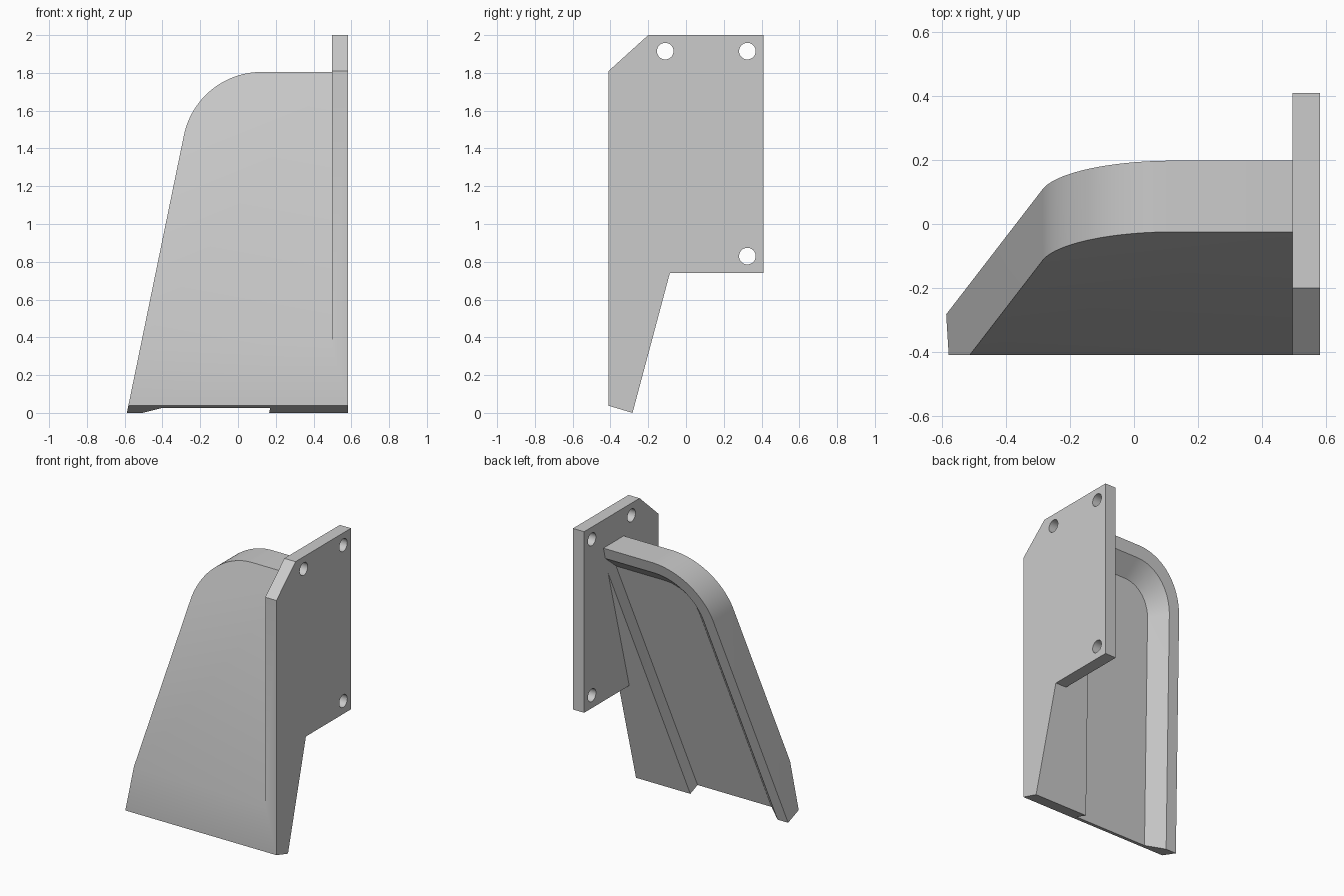
import bpy, bmesh, math
from mathutils import Vector

if "Cube" in bpy.data.objects:
    bpy.data.objects.remove(bpy.data.objects["Cube"], do_unlink=True)

LEAN = 0.2667          # backward lean of the shield
FRONT_Y = -0.41
PLATE_X, SIDE_X = 0.497, 0.583
TOP_Z, LOW_Z = 1.805, -0.1
SLANT = 0.2055         # inward slope of the free edge


def back_y(z):
    return -0.283 + LEAN * z


def outline(inset):
    """Free edge, rounded corner and top line of the shield, as (x, z)."""
    r = 0.42 - inset
    cx, cz = 0.125, TOP_Z - 0.42
    start = math.pi - math.atan(SLANT)
    arc = []
    for i in range(25):
        a = start + (math.pi / 2 - start) * i / 24
        arc.append((cx + r * math.cos(a), cz + r * math.sin(a)))
    x, z = arc[0]
    return [(x - SLANT * (z - LOW_Z), LOW_Z)] + arc


def loft(name, rings):
    """Closed solid through matching rings of points."""
    bm = bmesh.new()
    loops = [[bm.verts.new(p) for p in ring] for ring in rings]
    for a, b in zip(loops, loops[1:]):
        for i in range(len(a)):
            j = (i + 1) % len(a)
            bm.faces.new((a[i], a[j], b[j], b[i]))
    bm.faces.new(loops[0])
    bm.faces.new(loops[-1])
    bmesh.ops.recalc_face_normals(bm, faces=bm.faces[:])
    mesh = bpy.data.meshes.new(name)
    bm.to_mesh(mesh)
    bm.free()
    obj = bpy.data.objects.new(name, mesh)
    bpy.context.collection.objects.link(obj)
    return obj


def trim(obj, point, normal):
    """Cut away everything on the normal side of a plane and cap it."""
    bm = bmesh.new()
    bm.from_mesh(obj.data)
    geom = bm.verts[:] + bm.edges[:] + bm.faces[:]
    bmesh.ops.bisect_plane(bm, geom=geom, dist=1e-6, plane_co=Vector(point),
                           plane_no=Vector(normal).normalized(), clear_outer=True)
    bmesh.ops.holes_fill(bm, edges=[e for e in bm.edges if e.is_boundary], sides=0)
    bmesh.ops.recalc_face_normals(bm, faces=bm.faces[:])
    bm.to_mesh(obj.data)
    bm.free()


def combine(obj, other, operation):
    other.hide_render = True
    mod = obj.modifiers.new("combine", 'BOOLEAN')
    mod.operation, mod.solver, mod.object = operation, 'EXACT', other
    bpy.context.view_layer.objects.active = obj
    bpy.ops.object.modifier_apply(modifier=mod.name)
    bpy.data.objects.remove(other, do_unlink=True)


def trim_foot(obj):
    trim(obj, (0, back_y(0), 0), (0, -0.038, -0.127))


# Leaning shield with a short upright skirt
profile = outline(0) + [(PLATE_X, TOP_Z), (PLATE_X, LOW_Z)]
shield = loft("shield_bracket", [[(x, y, z) for x, z in profile] for y in (FRONT_Y, 0.5)])
trim(shield, (0, back_y(0), 0), (0, 1, -LEAN))
trim(shield, (0, back_y(0) - 0.223, 0), (0, -1, LEAN))
trim_foot(shield)

# Rear pocket, leaving a chamfered rim and a tapering rib by the plate
rings = []
for inset, depth in ((0.18, 0.095), (-0.02, -0.095)):
    ring = outline(inset)
    ring += [(0.165 + 0.206 * z, z) for z in (TOP_Z - inset, LOW_Z)]
    rings.append([(x, back_y(z) - depth, z) for x, z in ring])
combine(shield, loft("pocket_cutter", rings), 'DIFFERENCE')

# Mounting plate
side = [(FRONT_Y, LOW_Z), (FRONT_Y, 1.81), (-0.2, 2), (0.41, 2), (0.41, 0.74),
        (back_y(0.74), 0.74), (back_y(LOW_Z), LOW_Z)]
plate = loft("mounting_plate", [[(x, y, z) for y, z in side] for x in (PLATE_X, SIDE_X)])
trim_foot(plate)

# Bolt holes
for y, z in ((-0.11, 1.915), (0.325, 1.915), (0.325, 0.83)):
    circle = [(y + 0.044 * math.cos(a), z + 0.044 * math.sin(a))
              for a in (math.tau * i / 32 for i in range(32))]
    hole = loft("hole_cutter", [[(x, cy, cz) for cy, cz in circle] for x in (0.4, 0.7)])
    combine(plate, hole, 'DIFFERENCE')

# One continuous casting
combine(shield, plate, 'UNION')
bm = bmesh.new()
bm.from_mesh(shield.data)
bmesh.ops.remove_doubles(bm, verts=bm.verts[:], dist=1e-4)
bmesh.ops.dissolve_limit(bm, angle_limit=math.radians(0.5), verts=bm.verts[:], edges=bm.edges[:])
bm.to_mesh(shield.data)
bm.free()

# Plain grey finish
grey = bpy.data.materials.new("plain_grey")
grey.use_nodes = True
colour = (0.6, 0.6, 0.6, 1)
grey.diffuse_color = colour
grey.node_tree.nodes["Principled BSDF"].inputs["Base Color"].default_value = colour
shield.data.materials.clear()
shield.data.materials.append(grey)

bpy.ops.object.select_all(action='DESELECT')
shield.select_set(True)
bpy.context.view_layer.objects.active = shield
bpy.ops.object.shade_smooth_by_angle(angle=math.radians(30))
